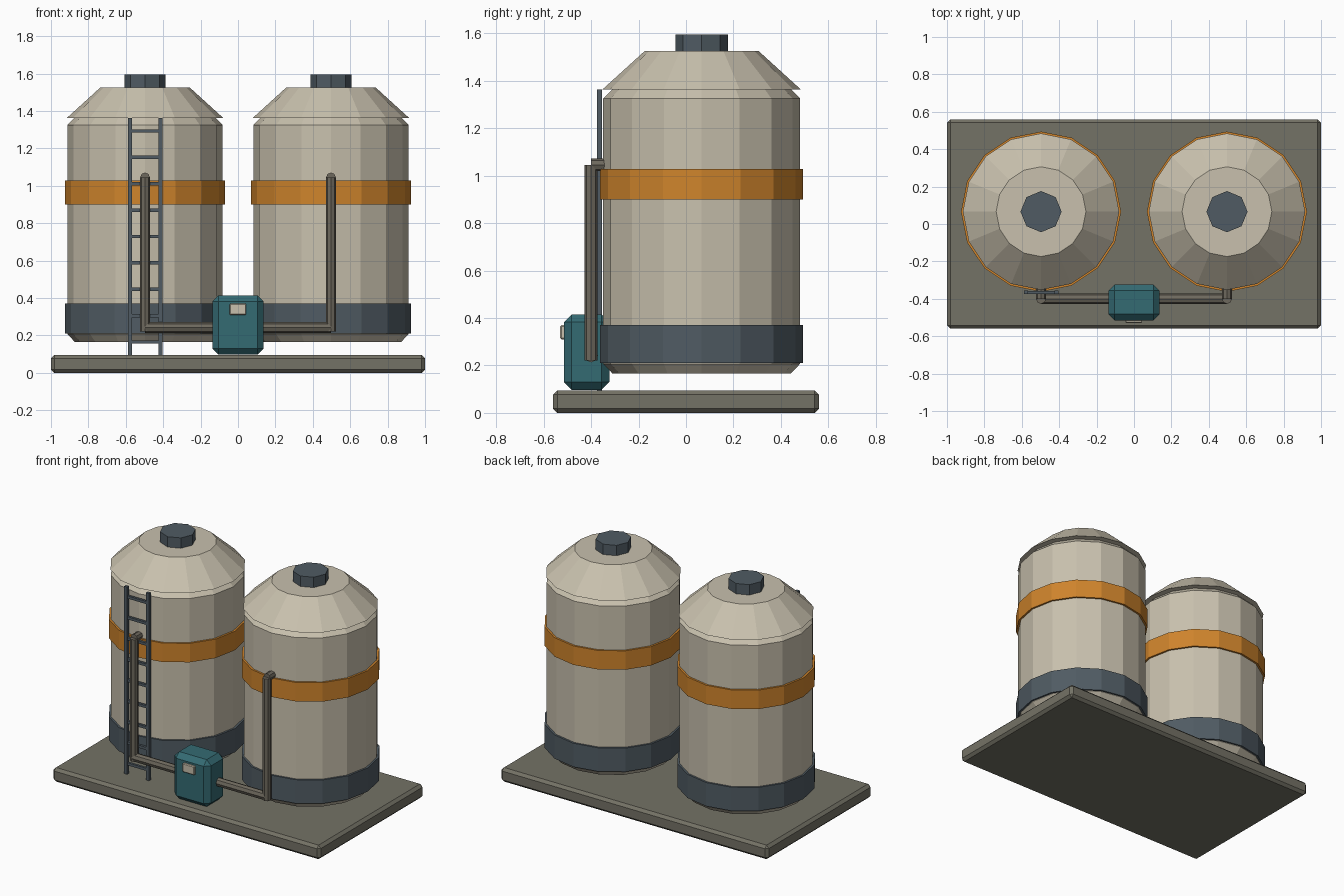
import bpy
import bmesh
from math import cos, sin, pi
from mathutils import Vector

cube = bpy.data.objects.get("Cube")
if cube:
    bpy.data.objects.remove(cube, do_unlink=True)


def material(name, rgb):
    m = bpy.data.materials.new(name)
    m.use_nodes = True
    m.diffuse_color = (*rgb, 1)
    m.node_tree.nodes["Principled BSDF"].inputs["Base Color"].default_value = (*rgb, 1)
    return m


CREAM = material("cream paint", (0.58, 0.53, 0.42))
ORANGE = material("orange paint", (0.62, 0.23, 0.025))
SLATE = material("slate metal", (0.08, 0.105, 0.125))
TEAL = material("teal paint", (0.034, 0.145, 0.17))
CONCRETE = material("concrete", (0.175, 0.168, 0.132))
PIPE = material("pipe metal", (0.155, 0.14, 0.11))


def finish(name, bm, mat):
    bmesh.ops.recalc_face_normals(bm, faces=bm.faces)
    mesh = bpy.data.meshes.new(name)
    bm.to_mesh(mesh)
    bm.free()
    mesh.materials.append(mat)
    ob = bpy.data.objects.new(name, mesh)
    bpy.context.collection.objects.link(ob)
    return ob


def box(name, low, high, mat, bevel=0):
    """Box between two corners with chamfered edges."""
    low, high = Vector(low), Vector(high)
    bm = bmesh.new()
    bmesh.ops.create_cube(bm, size=1)
    bmesh.ops.scale(bm, vec=high - low, verts=bm.verts)
    bmesh.ops.translate(bm, vec=(low + high) / 2, verts=bm.verts)
    if bevel:
        bmesh.ops.bevel(bm, geom=bm.edges[:], offset=bevel, segments=1,
                        affect='EDGES')
    return finish(name, bm, mat)


def lathe(name, x, y, profile, sides, mat):
    """Closed solid of revolution from (radius, height) pairs."""
    bm = bmesh.new()
    rings = []
    for r, z in profile:
        rings.append([bm.verts.new((x + r * cos(2 * pi * i / sides),
                                    y + r * sin(2 * pi * i / sides), z))
                      for i in range(sides)])
    for a, b in zip(rings, rings[1:]):
        for i in range(sides):
            j = (i + 1) % sides
            bm.faces.new((a[i], a[j], b[j], b[i]))
    bm.faces.new(rings[0][::-1])
    bm.faces.new(rings[-1])
    return finish(name, bm, mat)


def rod(name, start, end, radius, mat, sides=8):
    """Straight round bar between two points."""
    start, end = Vector(start), Vector(end)
    axis = end - start
    bm = bmesh.new()
    bmesh.ops.create_cone(bm, cap_ends=True, segments=sides, radius1=radius,
                          radius2=radius, depth=axis.length)
    turn = Vector((0, 0, 1)).rotation_difference(axis).to_matrix()
    bmesh.ops.rotate(bm, matrix=turn, verts=bm.verts)
    bmesh.ops.translate(bm, vec=(start + end) / 2, verts=bm.verts)
    return finish(name, bm, mat)


# Base slab
box("base_slab", (-1, -0.56, 0), (1, 0.56, 0.095), CONCRETE, 0.018)

# Tanks with bands, roof and hatch, each with its riser pipe
TANK_X, TANK_Y, PIPE_Y = 0.497, 0.066, -0.4
for side, x in (("right", -TANK_X), ("left", TANK_X)):
    lathe(side + "_tank_body", x, TANK_Y,
          [(0.375, 0.165), (0.415, 0.207), (0.415, 1.325), (0.375, 1.365)], 16, CREAM)
    lathe(side + "_tank_roof", x, TANK_Y, [(0.418, 1.363), (0.24, 1.525)], 16, CREAM)
    lathe(side + "_tank_hatch", x, TANK_Y, [(0.11, 1.52), (0.11, 1.595)], 8, SLATE)
    lathe(side + "_tank_foot_band", x, TANK_Y, [(0.428, 0.21), (0.428, 0.37)], 16, SLATE)
    lathe(side + "_tank_stripe_band", x, TANK_Y, [(0.428, 0.9), (0.428, 1.028)], 16, ORANGE)
    rod(side + "_riser_pipe", (x, PIPE_Y, 0.22), (x, PIPE_Y, 1.045), 0.027, PIPE)
    rod(side + "_inlet_pipe", (x, PIPE_Y, 1.045), (x, -0.33, 1.045), 0.026, PIPE)

# Pipe that links both risers
rod("link_pipe", (-TANK_X, PIPE_Y, 0.242), (TANK_X, PIPE_Y, 0.242), 0.029, PIPE)

# Pump housing and its label plate
box("pump_housing", (-0.136, -0.515, 0.097), (0.136, -0.323, 0.415), TEAL, 0.033)
box("pump_plate", (-0.046, -0.53, 0.31), (0.044, -0.51, 0.37), CREAM, 0.005)

# Ladder
LADDER_Y, RAILS = -0.365, (-0.578, -0.415)
for side, x in zip(("right", "left"), RAILS):
    box(side + "_ladder_rail", (x - 0.011, LADDER_Y - 0.01, 0.09),
        (x + 0.011, LADDER_Y + 0.01, 1.362), SLATE)
for i in range(9):
    z = 0.165 + 0.141 * i
    box(f"ladder_rung_{i + 1}", (RAILS[0], LADDER_Y - 0.008, z - 0.009),
        (RAILS[1], LADDER_Y + 0.008, z + 0.009), SLATE)
